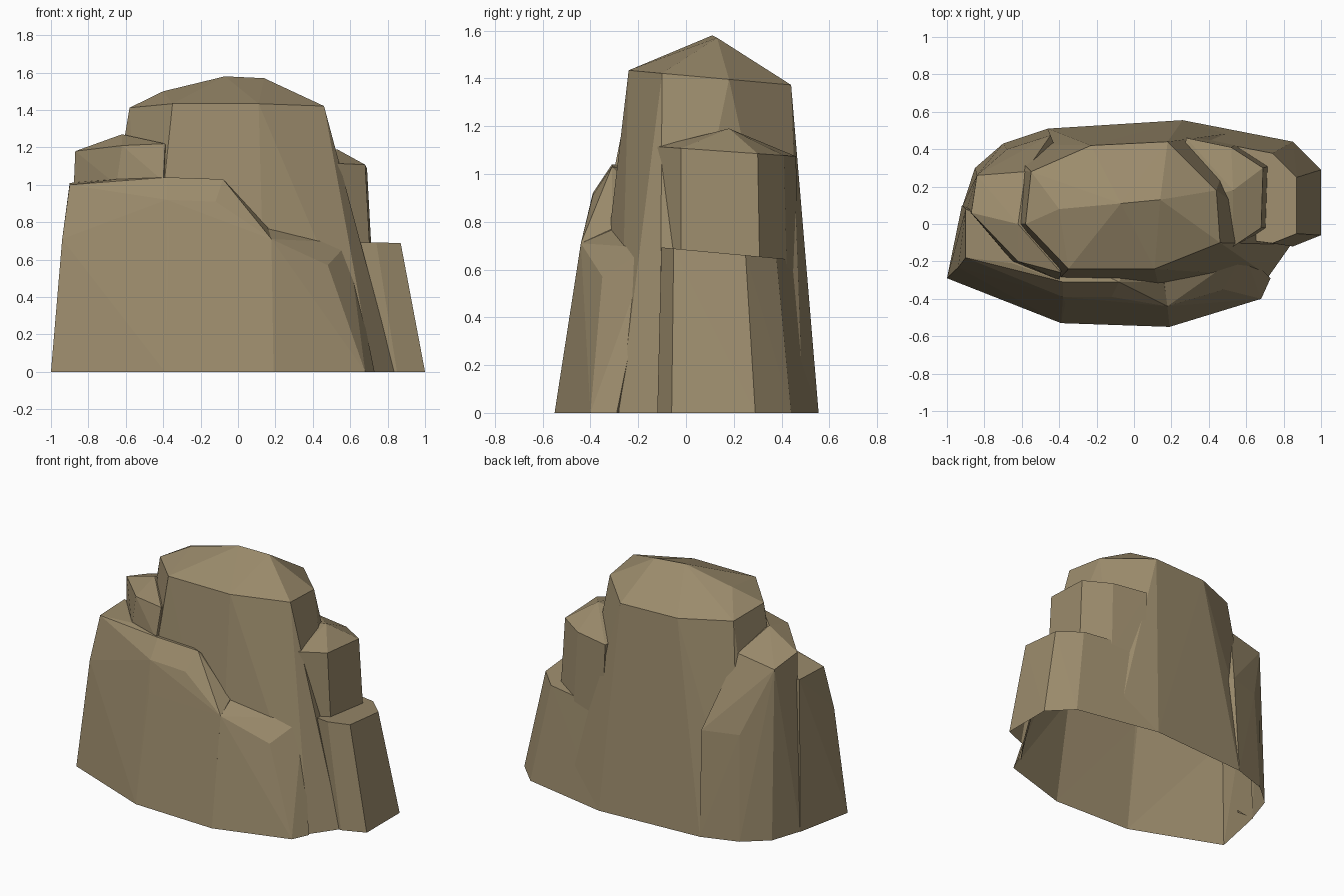
import bpy, bmesh

if "Cube" in bpy.data.objects:
    bpy.data.objects.remove(bpy.data.objects["Cube"])

stone = bpy.data.materials.new("brown stone")
stone.diffuse_color = (0.33, 0.26, 0.15, 1)
stone.use_nodes = True
stone.node_tree.nodes["Principled BSDF"].inputs["Base Color"].default_value = stone.diffuse_color


def chunk(name, outline, z0, z1, taper, extra=(), foot=(), tilt=0):
    """Faceted chunk: hull of an outline at z0, its tapered copy at z1, ground and extra corners.
    Raised outlines drop towards the back by tilt."""
    bm = bmesh.new()
    for x, y in outline:
        bm.verts.new((x, y, z0 - tilt * y if z0 else 0))
        bm.verts.new((x * taper[0], y * taper[1], z1 - tilt * y if z1 else 0))
    for x, y in foot:
        bm.verts.new((x, y, 0))
    for p in extra:
        bm.verts.new(p)
    bmesh.ops.convex_hull(bm, input=bm.verts[:])
    loose = [v for v in bm.verts if not v.link_faces]
    bmesh.ops.delete(bm, geom=loose, context='VERTS')
    bmesh.ops.recalc_face_normals(bm, faces=bm.faces[:])
    me = bpy.data.meshes.new(name)
    bm.to_mesh(me)
    bm.free()
    me.materials.append(stone)
    ob = bpy.data.objects.new(name, me)
    bpy.context.collection.objects.link(ob)
    return ob


# central column: rim at the top spreads down to the ground, ridge on the crown
rock = chunk("rock",
             [(-.58, 0), (-.55, .28), (-.35, -.24), (.11, -.24),
              (.46, -.10), (.44, .18), (.18, .44), (-.23, .42)],
             1.412, 0, (1.4, 1.1),
             [(-.40, .08, 1.50), (-.07, .11, 1.58), (.14, .13, 1.57)],
             foot=[(-.7, .43), (-.46, .51), (.26, .555), (.55, .49), (.84, -.11),
                   (.72, -.28), (.15, -.41), (-.5, -.4)], tilt=.09)

# front bulge under the shelf
bulge = chunk("front_bulge",
              [(-1, -.29), (-.39, -.53), (.19, -.55), (-.92, .10), (.1, 0)],
              0, .71, (.94, .8),
              [(-.38, -.39, .92), (-.12, -.39, .91), (-.38, -.31, 1.04), (-.08, -.31, 1.03),
               (.16, -.31, .77), (-.65, -.21, 1.03), (-.90, -.18, 1), (-.90, .08, 1.01)])

# lower step at the front right
step = chunk("front_step",
             [(.19, -.55), (.68, -.40), (.73, -.29), (0, .02)], 0, .5, (.75, .85),
             [(.178, -.44, .71), (.16, -.30, .77), (.48, -.35, .57), (.59, -.15, .69)])

# left shoulder with its sloping top
left = chunk("left_shoulder",
             [(-.918, .095), (-.85, .30), (-.70, .43), (-.46, .51), (-.3, .1)],
             0, .7, (.97, .93),
             [(-.87, .06, 1.18), (-.62, -.20, 1.21), (-.39, -.26, 1.22), (-.62, 0, 1.27),
              (-.58, .28, 1.18), (-.84, .26, 1.13), (-.65, -.20, 1), (-.4, -.3, 1.02)])

# right shoulder
right = chunk("right_shoulder",
              [(.53, -.12), (.68, -.02), (.69, .30), (.52, .41), (.28, .46), (.2, .1)],
              1.106, .6, (1.04, 1.03), [(.53, .18, 1.19)], tilt=.07)

# low block at the right end
block = chunk("right_block",
              [(.70, -.10), (.85, -.12), (1, -.06), (1, .29), (.85, .44),
               (.55, .49), (.26, .555), (.3, .1)], 0, .683, (.87, .86), tilt=.08)

# fuse the chunks into one shell
parts = [bulge, step, left, right, block]
for p in parts:
    m = rock.modifiers.new(p.name, 'BOOLEAN')
    m.operation, m.solver, m.object = 'UNION', 'EXACT', p
bpy.context.view_layer.update()
dg = bpy.context.evaluated_depsgraph_get()
fused = bpy.data.meshes.new_from_object(rock.evaluated_get(dg))
rock.modifiers.clear()
for p in parts:
    bpy.data.objects.remove(p)

# open underside
bm = bmesh.new()
bm.from_mesh(fused)
under = [f for f in bm.faces if all(abs(v.co.z) < 1e-3 for v in f.verts)]
bmesh.ops.delete(bm, geom=under, context='FACES')
for f in bm.faces:
    f.material_index = 0
    f.smooth = False
bm.to_mesh(fused)
bm.free()
fused.materials.clear()
fused.materials.append(stone)
rock.data = fused
